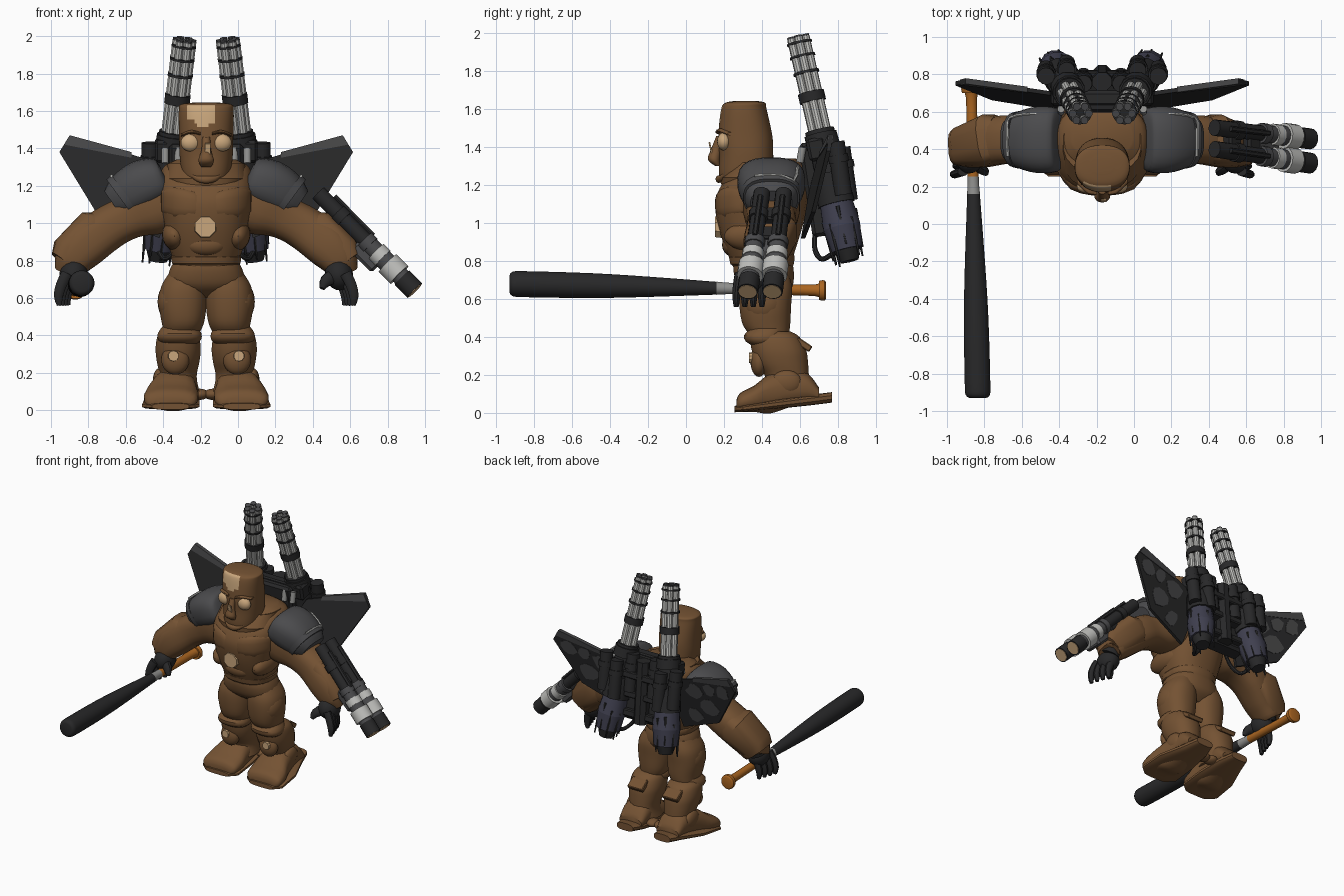
import bpy, bmesh, math, random
from mathutils import Vector, Matrix

if "Cube" in bpy.data.objects:
    bpy.data.objects.remove(bpy.data.objects["Cube"])
random.seed(4)
CX = -0.17          # body centre line
MADE = []


def material(name, r, g, b):
    m = bpy.data.materials.new(name)
    m.use_nodes = True
    m.diffuse_color = (r, g, b, 1)
    m.node_tree.nodes["Principled BSDF"].inputs["Base Color"].default_value = (r, g, b, 1)
    return m


BROWN = material("brown armour", 0.175, 0.085, 0.033)
TAN = material("tan", 0.58, 0.38, 0.2)
BLACK = material("black metal", 0.021, 0.021, 0.022)
GREY = material("shoulder grey", 0.07, 0.07, 0.074)
CAMO = material("camo grey", 0.062, 0.062, 0.064)
STEEL = material("worn steel", 0.28, 0.28, 0.27)
PALE = material("pale steel", 0.52, 0.52, 0.5)
WOOD = material("orange wood", 0.4, 0.13, 0.015)
SLATE = material("slate blue", 0.05, 0.05, 0.078)


def finish(name, bm, mat):
    bmesh.ops.recalc_face_normals(bm, faces=bm.faces)
    me = bpy.data.meshes.new(name)
    bm.to_mesh(me)
    bm.free()
    me.materials.append(mat)
    ob = bpy.data.objects.new(name, me)
    bpy.context.collection.objects.link(ob)
    MADE.append(ob)
    return ob


def spline(rows, steps):
    rows = [Vector(r) for r in rows]
    out = []
    for i in range(len(rows) - 1):
        a, b, c, d = rows[max(i - 1, 0)], rows[i], rows[i + 1], rows[min(i + 2, len(rows) - 1)]
        for k in range(steps):
            t = k / steps
            out.append(b + (c - a) * t / 2 + (a * 2 - b * 5 + c * 4 - d) * t * t / 2
                       + (b * 3 - a - c * 3 + d) * t ** 3 / 2)
    return out + [rows[-1]]


def loft(name, rows, mat, sides=20, steps=4, power=2, axis=None, ref=(0, 1, 0)):
    """Skin through rings given as x, y, z, side radius, ref radius."""
    rows = spline(rows, steps)
    bm, rings = bmesh.new(), []
    for i, r in enumerate(rows):
        p = Vector(r[:3])
        t = Vector(axis) if axis else Vector(rows[min(i + 1, len(rows) - 1)][:3]) - Vector(rows[max(i - 1, 0)][:3])
        t.normalize()
        u = Vector(ref)
        u = (u - t * u.dot(t)).normalized()
        v = t.cross(u)
        ring = []
        for k in range(sides):
            a = 2 * math.pi * (k + 0.5) / sides
            c, s = (math.copysign(abs(f(a)) ** (2 / power), f(a)) for f in (math.cos, math.sin))
            ring.append(bm.verts.new(p + v * c * max(r[3], .002) + u * s * max(r[4], .002)))
        rings.append(ring)
    for a, b in zip(rings, rings[1:]):
        for k in range(sides):
            bm.faces.new((a[k], a[k - 1], b[k - 1], b[k]))
    bm.faces.new(rings[0])
    bm.faces.new(rings[-1])
    return finish(name, bm, mat)


def rod(name, p, q, r, mat, r2=None, sides=14):
    p, q = Vector(p), Vector(q)
    r2 = r if r2 is None else r2
    ref = (0, 0, 1) if abs((q - p).normalized().y) > .8 else (0, 1, 0)
    return loft(name, [(*p, r, r), (*q, r2, r2)], mat, sides, 1, ref=ref)


def ball(name, c, size, mat, turn=0):
    bm = bmesh.new()
    bmesh.ops.create_uvsphere(bm, u_segments=20, v_segments=12, radius=1)
    bm.transform(Matrix.Translation(c) @ Matrix.Rotation(turn, 4, 'Y') @ Matrix.Diagonal((*size, 1)))
    return finish(name, bm, mat)


def box(name, c, size, mat, turn=0, axis='X'):
    bm = bmesh.new()
    bmesh.ops.create_cube(bm, size=1)
    bm.transform(Matrix.Translation(c) @ Matrix.Rotation(turn, 4, axis) @ Matrix.Diagonal((*size, 1)))
    bmesh.ops.bevel(bm, geom=bm.edges[:], offset=min(size) * .15, segments=1, affect='EDGES')
    return finish(name, bm, mat)


def upright(name, rows, mat, x=CX, **kw):
    """Loft from rows of z, front y, back y, half width, optional x offset."""
    pts = [(x + (r[4] if len(r) > 4 else 0), (r[1] + r[2]) / 2, r[0], r[3], (r[2] - r[1]) / 2) for r in rows]
    return loft(name, pts, mat, axis=(0, 0, 1), **kw)


# Head, with worn tan paint on the forehead
head = upright("head", [(1.12, .27, .44, .09), (1.18, .2, .45, .1), (1.25, .175, .46, .128), (1.36, .175, .46, .142),
                        (1.46, .17, .455, .145), (1.6, .185, .425, .147), (1.635, .21, .415, .135),
                        (1.645, .27, .36, .06)], BROWN, sides=56, steps=8, power=2.3)
head.data.materials.append(TAN)
for f in head.data.polygons:
    x, y, z = f.center
    edge = 1.52 + .5 * max(0, CX - .03 - x) + .015 * math.sin((x - CX) * 70)
    if y < .29 and -.1 < x - CX < .045 and edge < z < 1.632:
        f.material_index = 1
loft("nose", [(CX, .18, 1.46, .022, .02), (CX, .16, 1.39, .026, .028), (CX, .148, 1.335, .042, .033),
              (CX, .17, 1.3, .026, .014)], BROWN, axis=(0, 0, 1))
box("nose_paint", (CX + .008, .131, 1.39), (.03, .009, .075), TAN, .22)
loft("lips", [(CX - .09, .215, 1.262, .008, .008), (CX - .05, .185, 1.238, .015, .014), (CX, .172, 1.232, .02, .016),
              (CX + .05, .185, 1.238, .015, .014), (CX + .09, .215, 1.262, .008, .008)], BROWN, axis=(1, 0, 0))
ball("chin", (CX, .225, 1.185), (.07, .035, .03), BROWN)

# Torso and hips
upright("torso", [(.72, .27, .55, .15), (.8, .235, .56, .175), (.9, .195, .59, .21), (1.0, .165, .62, .23),
                  (1.1, .152, .64, .25), (1.17, .17, .65, .255), (1.23, .21, .65, .25), (1.3, .3, .63, .23),
                  (1.34, .36, .58, .16)], BROWN, sides=28, power=2.5)
upright("hips", [(.6, .36, .5, .08), (.66, .28, .56, .2), (.74, .25, .57, .2), (.8, .25, .56, .17)], BROWN, power=2.4)
upright("collar", [(1.15, .19, .5, .17), (1.24, .185, .56, .215), (1.32, .27, .6, .21), (1.3, .3, .56, .15)],
        BROWN, steps=1, power=2.4)
upright("belt", [(.77, .25, .565, .17), (.785, .232, .57, .185), (.82, .225, .575, .19), (.835, .24, .57, .18)],
        BROWN, steps=1, power=2.4)
ball("stomach_plate", (CX, .245, .885), (.11, .055, .06), BROWN)
rod("chest_light", (CX - .005, .2, .98), (CX - .005, .152, .98), .064, TAN, .058, 8)

for s, side in ((-1, "right"), (1, "left")):
    def X(dx):
        return CX + s * dx

    # Face and chest pairs
    ball(side + "_eye", (X(.083), .2, 1.43), (.053, .036, .047), TAN)
    loft(side + "_brow", [(X(.03), .172, 1.478, .008, .018), (X(.08), .183, 1.488, .01, .018),
                          (X(.135), .235, 1.47, .008, .02)], BROWN, 10, axis=(s, 0, 0))
    loft(side + "_chest_plate", [(X(.03), .21, 1.09, .05, .04), (X(.06), .215, 1.1, .075, .062),
                                 (X(.17), .25, 1.11, .085, .065), (X(.24), .33, 1.12, .06, .05)],
         BROWN, 16, 2, 3, (s, 0, 0))
    ball(side + "_rib_plate", (X(.17), .35, .93), (.065, .15, .08), BROWN, s * .3)

    # Arm, shoulder pad and cuff
    loft(side + "_arm", [(X(.15), .45, 1.14, .15, .15), (X(.3), .45, 1.09, .16, .15), (X(.42), .45, 1.03, .12, .13),
                         (X(.53), .45, .97, .12, .13), (X(.66), .42, .87, .122, .12), (X(.735), .41, .775, .09, .1),
                         (X(.745), .41, .76, .06, .07)], BROWN, power=2.7)
    loft(side + "_forearm_plate", [(X(.55), .46, .99, .08, .115), (X(.59), .455, .96, .122, .135),
                                   (X(.73), .415, .83, .11, .11), (X(.76), .41, .79, .08, .1)], BROWN, 16, 1, 3.2)
    loft(side + "_shoulder_pad", [(X(.22), .45, 1.245, .075, .12), (X(.245), .45, 1.235, .115, .17),
                                  (X(.34), .45, 1.205, .135, .178), (X(.44), .45, 1.145, .12, .15),
                                  (X(.5), .45, 1.105, .08, .11)], GREY, 24, 3, 2.6)
    loft(side + "_pad_rim", [(X(.43), .45, 1.155, .13, .155), (X(.46), .45, 1.133, .125, .148)], GREY, 24, 1, 2.6)
    loft(side + "_pad_stripe", [(X(.295), .582, 1.305, .008, .008), (X(.4), .588, 1.288, .008, .008),
                                (X(.495), .568, 1.222, .008, .008), (X(.507), .5, 1.252, .008, .008),
                                (X(.507), .36, 1.252, .008, .008)], PALE, 6, 2, ref=(.3, 0, 1))

    # Gloved hand
    ball(side + "_palm", (X(.71), .36, .725), (.075, .09, .085), BLACK, -s * .3)
    rod(side + "_cuff", (X(.705), .4, .81), (X(.72), .385, .75), .085, BLACK, .075)
    for i in range(4):
        y, lean = .28 + .045 * i, .015 * i
        loft(side + "_finger", [(X(.745 - lean), y, .73, .032, .024), (X(.775 - lean), y - .01, .67, .03, .023),
                                (X(.79 - lean), y - .015, .61, .026, .021),
                                (X(.785 - lean), y - .015, .56, .014, .013)], BLACK, 10, 2)
    loft(side + "_thumb", [(X(.69), .33, .72, .04, .03), (X(.64), .29, .69, .034, .027), (X(.62), .27, .65, .014, .014)],
         BLACK, 10, 3)

    # Leg and boot
    upright(side + "_thigh", [(.4, .35, .54, .09, s * .01), (.46, .3, .55, .112, 0), (.56, .28, .555, .128, 0),
                              (.66, .28, .56, .122, -s * .005), (.74, .31, .54, .09, -s * .02)],
            BROWN, X(.125), power=2.3)
    ball(side + "_thigh_plate", (X(.185), .41, .58), (.075, .11, .11), BROWN)
    upright(side + "_shin", [(.1, .39, .66, .115), (.18, .42, .65, .1), (.26, .37, .645, .115), (.33, .345, .635, .122),
                             (.4, .34, .6, .11), (.43, .38, .55, .08)], BROWN, X(.15), power=2.3)
    upright(side + "_knee_guard", [(.35, .36, .5, .085), (.375, .315, .51, .115), (.41, .305, .52, .118),
                                   (.445, .34, .52, .095)], BROWN, X(.142), steps=2, power=2.4)
    box(side + "_calf_flap", (X(.15), .62, .36), (.13, .09, .035), BROWN, -.6)
    ball(side + "_shin_guard", (X(.165), .385, .27), (.075, .045, .08), BROWN)
    rod(side + "_shin_light", (X(.175), .38, .29), (X(.175), .333, .29), .034, TAN, .028, 10)
    loft(side + "_boot", [(X(.19), .265, .04, .1, .025), (X(.19), .285, .055, .14, .05), (X(.185), .36, .075, .145, .07),
                          (X(.175), .44, .1, .125, .105), (X(.165), .55, .13, .11, .1), (X(.16), .64, .13, .105, .08),
                          (X(.16), .7, .095, .095, .04)], BROWN, 20, 3, 2.5, (0, 1, 0), (0, 0, 1))
    loft(side + "_sole", [(X(.19), .255, .02, .1, .017), (X(.19), .3, .024, .155, .02), (X(.185), .48, .046, .15, .025),
                          (X(.16), .66, .068, .105, .028), (X(.16), .77, .082, .07, .028)],
         BROWN, 16, 1, 3, (0, 1, 0), (0, 0, 1))
    ball(side + "_ankle_guard", (X(.25), .53, .16), (.035, .08, .065), BROWN)
    ball(side + "_heel_spur", (X(.035), .6, .085), (.05, .05, .03), BROWN)

    # Back-mounted rotary gun
    top, low = Vector((X(.115), .59, 1.985)), Vector((X(.26), .865, .79))

    def at(z):
        return top.lerp(low, (top.z - z) / (top.z - low.z))
    t = (low - top).normalized()
    u = t.cross(Vector((0, 1, 0))).normalized()
    v = t.cross(u)
    for k in range(6):
        a = k * math.pi / 3
        o = (u * math.cos(a) + v * math.sin(a)) * .043
        rod(side + "_barrel", at(1.975) + o, at(1.45) + o, .0225, PALE, sides=10)
        rod(side + "_muzzle", at(1.985) + o, at(1.972) + o, .021, GREY, sides=10)
    for z, h, r in ((1.955, .012, .067), (1.885, .012, .068), (1.8, .014, .069), (1.69, .05, .07), (1.49, .05, .078)):
        rod(side + "_barrel_band", at(z), at(z - h), r, BLACK)
    for z, z2, r, r2, m in ((1.47, 1.4, .088, .092, BLACK), (1.4, 1.26, .075, .08, BLACK), (1.26, 1.1, .09, .1, BLACK),
                            (1.12, .98, .088, .102, SLATE), (.98, .86, .102, .084, SLATE), (.86, .8, .072, .05, BLACK)):
        rod(side + "_gun_housing", at(z), at(z2), r, m, r2, 12)
    for k in range(9):
        a = k * math.pi / 4.5
        o = u * math.cos(a) + v * math.sin(a)
        z = random.uniform(.98, 1.08)
        rod(side + "_engine_fin", at(z) + o * .09, at(z - .2) + o * .085, .012, BLACK, .005, 5)
    for dx, y, z in ((.3, .79, 1.28), (.19, .82, 1.25), (.1, .75, 1.3)):
        rod(side + "_canister", (X(dx), y, z + .15), (X(dx), y + .04, z - .13), .046, BLACK)
        rod(side + "_canister_band", (X(dx), y + .01, z + .08), (X(dx), y + .017, z + .04), .053, BLACK)
    box(side + "_ammo_box", (X(.21), .69, 1.39), (.13, .1, .12), BLACK, .2)
    for dx in (.15, .22):
        rod(side + "_feed_pipe", (X(dx), .6, 1.32), (X(dx), .615, 1.4), .02, STEEL)
    loft(side + "_hose", [(X(.1), .68, .95, .014, .014), (X(.16), .68, .86, .014, .014), (X(.22), .72, .81, .014, .014),
                          (X(.26), .8, .86, .014, .014)], BLACK, 8)

    # Wing with camo patches on the back face
    def plate(name, outline, mat, shift, thick):
        bm = bmesh.new()
        f = bm.faces.new([bm.verts.new((X(d), .4155 + .084 * d + .195 * z + shift, z)) for d, z in outline])
        g = bmesh.ops.extrude_face_region(bm, geom=[f])
        bmesh.ops.translate(bm, vec=(0, thick, 0), verts=[e for e in g["geom"] if isinstance(e, bmesh.types.BMVert)])
        finish(name, bm, mat)
    plate(side + "_wing", [(.785, 1.38), (.73, 1.47), (.28, 1.33), (.18, 1.15), (.25, .92), (.59, 1.06)], BLACK, -.01, .022)
    plate(side + "_wing_edge", [(.76, 1.42), (.73, 1.47), (.4, 1.38), (.4, 1.35)], CAMO, -.014, .03)
    for d, z, w in ((.66, 1.34, .08), (.53, 1.17, .095), (.4, 1.27, .09), (.38, 1.06, .08), (.54, 1.32, .07)):
        blob = [(d + w * random.uniform(.5, 1.1) * math.cos(k * .7), z + w * .7 * math.sin(k * .7)) for k in range(9)]
        plate(side + "_camo_patch", blob, CAMO, .011, .004)

# Backpack core
box("backpack", (CX, .69, 1.18), (.4, .12, .5), BLACK, .15)
box("pack_crossbar", (CX, .67, 1.41), (.48, .07, .06), BLACK)
rod("pack_spine", (CX, .76, 1.42), (CX, .8, .95), .055, BLACK, sides=8)
for z in (1.0, 1.15, 1.3):
    box("pack_rib", (CX, .78, z), (.3, .08, .05), BLACK, .15)

# Twin cannon on the left forearm
for ya, yb in ((.4, .325), (.515, .455)):
    a, b = Vector((.43, ya, 1.16)), Vector((.945, yb, .64))
    for f, g, r, m in ((0, .2, .044, BLACK), (.2, .27, .052, BLACK), (.27, .5, .042, BLACK), (.48, .54, .055, GREY),
                       (.54, .6, .048, GREY), (.6, .67, .058, PALE), (.67, .72, .054, GREY), (.72, .84, .069, PALE),
                       (.84, .87, .05, GREY), (.87, 1, .056, BLACK), (.99, 1.004, .048, TAN)):
        rod("cannon_section", a.lerp(b, f), a.lerp(b, g), r, m)
    rod("cannon_rail", a.lerp(b, .1) + Vector((.035, 0, .035)), a.lerp(b, .5) + Vector((.035, 0, .035)), .015, BLACK, sides=6)
for p in ((.52, .46, 1.03), (.62, .44, .93)):
    box("cannon_mount", p, (.09, .15, .08), BLACK, math.pi / 4, 'Y')
box("cannon_cradle", (.69, .41, .83), (.17, .15, .1), GREY, math.pi / 4, 'Y')


# Bat held in the right hand
def bat(name, rows, mat):
    pts = [(-.835 - .021 * (y + .93), y, .68 - .021 * (y + .93), r, r) for y, r in rows]
    loft(name, pts, mat, 24, 3, ref=(0, 0, 1), axis=(0, 1, 0))


bat("bat_barrel", [(-.93, .045), (-.915, .064), (-.85, .069), (-.5, .066), (-.2, .054), (.16, .034)], BLACK)
bat("bat_worn_neck", [(.16, .035), (.21, .031), (.255, .03)], STEEL)
bat("bat_handle", [(.25, .03), (.45, .029), (.68, .031), (.7, .05), (.73, .054), (.738, .04)], WOOD)

# Smooth shading that keeps hard edges
bpy.ops.object.select_all(action='DESELECT')
for ob in MADE:
    ob.select_set(True)
bpy.context.view_layer.objects.active = MADE[0]
bpy.ops.object.shade_smooth_by_angle(angle=math.radians(35))
